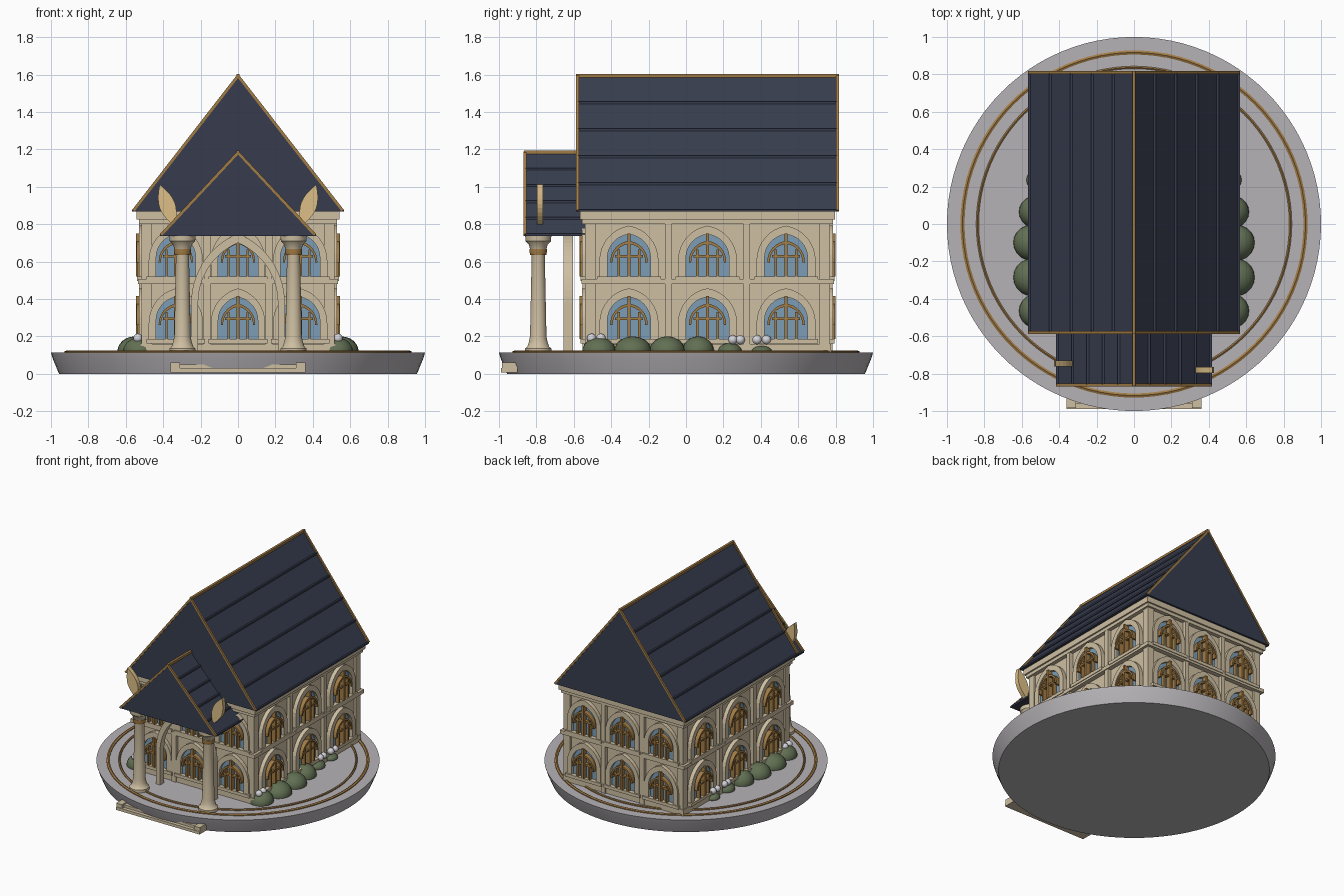
import bpy, bmesh, math
from mathutils import Matrix, Vector

cube = bpy.data.objects.get("Cube")
if cube:
    bpy.data.objects.remove(cube)


def material(name, r, g, b):
    m = bpy.data.materials.new(name)
    m.use_nodes = True
    m.diffuse_color = (r, g, b, 1)
    for node in m.node_tree.nodes:
        if node.type == 'BSDF_PRINCIPLED':
            node.inputs["Base Color"].default_value = (r, g, b, 1)
    return m


CREAM = material("cream stone", 0.62, 0.52, 0.36)
STONE = material("grey stone", 0.47, 0.45, 0.47)
NAVY = material("navy slate", 0.038, 0.046, 0.076)
GOLD = material("dark gold", 0.36, 0.20, 0.06)
LEAF = material("pale gold", 0.72, 0.52, 0.24)
GLASS = material("blue glass", 0.20, 0.34, 0.47)
GREEN = material("bush green", 0.12, 0.16, 0.085)
WHITE = material("white flower", 0.65, 0.65, 0.70)


def finish(name, bm, mat, smooth=False):
    bmesh.ops.recalc_face_normals(bm, faces=bm.faces)
    me = bpy.data.meshes.new(name)
    bm.to_mesh(me)
    bm.free()
    me.materials.append(mat)
    ob = bpy.data.objects.new(name, me)
    bpy.context.collection.objects.link(ob)
    if smooth:
        bpy.ops.object.select_all(action='DESELECT')
        ob.select_set(True)
        bpy.context.view_layer.objects.active = ob
        bpy.ops.object.shade_smooth_by_angle(angle=math.radians(35))
    return ob


def box(bm, x0, x1, y0, y1, z0, z1, M=Matrix()):
    mid = Vector((x0 + x1, y0 + y1, z0 + z1)) / 2
    size = Matrix.Diagonal((x1 - x0, y1 - y0, z1 - z0, 1))
    bmesh.ops.create_cube(bm, size=1, matrix=M @ Matrix.Translation(mid) @ size)


def bar(bm, p, q, w):
    p, q = Vector(p), Vector(q)
    turn = (q - p).to_track_quat('Z', 'Y').to_matrix().to_4x4()
    size = Matrix.Diagonal((w, w, (q - p).length, 1))
    bmesh.ops.create_cube(bm, size=1, matrix=Matrix.Translation((p + q) / 2) @ turn @ size)


def solid(bm, polys, y0, y1, M=Matrix()):
    """Extrude flat (x, z) polygons from y0 to y1."""
    faces = []
    for poly in polys:
        faces.append(bm.faces.new([bm.verts.new(M @ Vector((x, y0, z))) for x, z in poly]))
    verts = list({v for f in faces for v in f.verts})
    bmesh.ops.remove_doubles(bm, verts=verts, dist=1e-5)
    faces = [f for f in faces if f.is_valid]
    out = bmesh.ops.extrude_face_region(bm, geom=faces, use_keep_orig=True)
    moved = [v for v in out["geom"] if isinstance(v, bmesh.types.BMVert)]
    bmesh.ops.translate(bm, verts=moved, vec=M.to_3x3() @ Vector((0, y1 - y0, 0)))


def arch(hw, base, spring, apex, n=8):
    """Pointed arch outline, from the right foot over the apex to the left foot."""
    h = apex - spring
    cx = (hw * hw - h * h) / (2 * hw)
    r = hw - cx
    end = math.atan2(h, -cx)
    right = [(cx + r * math.cos(end * i / n), spring + r * math.sin(end * i / n)) for i in range(n)]
    right = [(hw, base)] + right
    return right + [(0, apex)] + [(-x, z) for x, z in reversed(right)]


def strip(a, b):
    return [[a[i], a[i + 1], b[i + 1], b[i]] for i in range(len(a) - 1)]


def lathe(name, profile, mat, x=0, y=0, steps=32):
    bm = bmesh.new()
    vs = [bm.verts.new((r, 0, z)) for r, z in profile]
    es = [bm.edges.new(vs[i:i + 2]) for i in range(len(vs) - 1)]
    bmesh.ops.spin(bm, geom=vs + es, cent=(0, 0, 0), axis=(0, 0, 1),
                   angle=2 * math.pi, steps=steps, use_duplicate=False)
    bmesh.ops.remove_doubles(bm, verts=bm.verts, dist=1e-4)
    ob = finish(name, bm, mat, True)
    ob.location = (x, y, 0)
    return ob


# Round plinth with gold rings
lathe("base_disc", [(0, 0), (0.957, 0), (0.99, 0.08), (1, 0.113), (0, 0.113)], STONE, steps=96)
for label, r in (("outer", 0.917), ("inner", 0.837)):
    w = 0.011 if label == "outer" else 0.007
    lathe(label + "_ring", [(r - w, 0.105), (r - w, 0.12), (r, 0.125), (r + w, 0.12), (r + w, 0.105)],
          GOLD, steps=96)

# Entrance step with end cheeks
bm = bmesh.new()
box(bm, -0.36, 0.36, -0.988, -0.9, 0.008, 0.03)
box(bm, -0.36, 0.36, -0.96, -0.9, 0.03, 0.05)
for s in (-1, 1):
    box(bm, s * 0.335 - 0.025, s * 0.335 + 0.025, -0.985, -0.91, 0.03, 0.06)
finish("entrance_step", bm, CREAM)

# Main walls with plinth, string course and cornice
CY, HX, HY = 0.115, 0.50, 0.64
bm = bmesh.new()
for out, z0, z1 in ((0, 0.11, 0.87), (0.02, 0.11, 0.16), (0.035, 0.48, 0.508),
                    (0.03, 0.8, 0.825), (0.042, 0.825, 0.868)):
    box(bm, -HX - out, HX + out, CY - HY - out, CY + HY + out, z0, z1)
finish("main_walls", bm, CREAM)

# Windows and pilasters on the four sides
for side, angle, half, width, step in (("front", 0, HY, HX, 0.332), ("left", 90, HX, HY, 0.42),
                                       ("back", 180, HY, HX, 0.332), ("right", 270, HX, HY, 0.42)):
    M = (Matrix.Translation((0, CY, 0)) @ Matrix.Rotation(math.radians(angle), 4, 'Z')
         @ Matrix.Translation((0, -half, 0)))
    k = 1 if step > 0.4 else 0.92
    frames, panes, bars, piers = (bmesh.new() for _ in range(4))
    for bay in (-1, 0, 1):
        for z in (0.18, 0.515):
            W = M @ Matrix.Translation((bay * step, 0, z))
            inner = arch(0.115 * k, 0, 0.105, 0.23)
            solid(frames, strip(arch(0.158 * k, 0, 0.09, 0.277), inner), 0.005, -0.03, W)
            box(frames, -0.17 * k, 0.17 * k, -0.04, 0, -0.018, 0.006, W)
            solid(panes, [inner], 0.005, -0.008, W)
            # gold tracery
            box(bars, -0.009, 0.009, -0.045, 0, 0.006, 0.235, W)
            for s in (-1, 1):
                box(bars, s * 0.055 * k - 0.006, s * 0.055 * k + 0.006, -0.04, 0, 0.006, 0.15, W)
            box(bars, -0.075 * k, 0.075 * k, -0.038, 0, 0.108, 0.121, W)
            solid(bars, strip(arch(0.1 * k, 0.08, 0.085, 0.195), arch(0.087 * k, 0.08, 0.085, 0.179)),
                  0, -0.042, W)
    for u in (-step / 2, step / 2):
        box(piers, u - 0.018, u + 0.018, -0.028, 0, 0.11, 0.83, M)
    for s in (-1, 1):
        u = s * (width - 0.01)
        box(piers, u - 0.025, u + 0.025, -0.015, 0.04, 0.11, 0.83, M)
    finish(side + "_window_frames", frames, CREAM)
    finish(side + "_window_glass", panes, GLASS)
    finish(side + "_window_tracery", bars, GOLD)
    finish(side + "_pilasters", piers, CREAM)


# Gabled roofs with slate courses and gold trim
def roof(name, hw, z0, z1, y0, y1, ends):
    bm = bmesh.new()
    solid(bm, [[(-hw + 0.01, z0), (hw - 0.01, z0), (0, z1 - 0.012)]], y0 + 0.005, y1 - 0.005)
    for s in (-1, 1):
        for i in range(1, 6):
            x, z = s * (hw - 0.006) * i / 5, z1 - 0.01 - (z1 - z0 - 0.015) * i / 5
            bar(bm, (x, y0 + 0.01, z), (x, y1 - 0.01, z), 0.013)
    finish(name, bm, NAVY)
    bm = bmesh.new()
    bar(bm, (0, y0, z1 - 0.009), (0, y1, z1 - 0.009), 0.018)
    for y in ends:
        for s in (-1, 1):
            bar(bm, (s * (hw - 0.005), y, z0 + 0.004), (0, y, z1 - 0.01), 0.015)
    finish(name + "_trim", bm, GOLD)


roof("main_roof", 0.565, 0.868, 1.603, -0.587, 0.817, (-0.58, 0.81))
roof("porch_roof", 0.417, 0.738, 1.193, -0.867, -0.52, (-0.86,))

# Porch arch
bm = bmesh.new()
solid(bm, strip(arch(0.25, 0.11, 0.38, 0.75, 14), arch(0.213, 0.11, 0.38, 0.70, 14)), -0.655, -0.605)
finish("porch_arch", bm, CREAM)

# Porch columns and leaf ornaments
for label, s in (("left", 1), ("right", -1)):
    x, y = s * 0.297, -0.79
    lathe(label + "_column", [(0, 0.11), (0.07, 0.11), (0.07, 0.135), (0.058, 0.145), (0.05, 0.17),
                              (0.044, 0.2), (0.035, 0.63), (0.042, 0.66), (0.05, 0.69), (0.068, 0.71),
                              (0.07, 0.738), (0, 0.738)], CREAM, x, y)
    lathe(label + "_column_band", [(0.03, 0.635), (0.043, 0.635), (0.046, 0.65), (0.046, 0.667),
                                   (0.03, 0.667)], GOLD, x, y)
    bm = bmesh.new()
    bend = [(0.043 * math.sin(math.pi * i / 10), 0.24 * i / 10 - 0.12) for i in range(11)]
    outline = bend + [(-u, v) for u, v in reversed(bend[1:-1])]
    turn = Matrix.Rotation(s * math.radians(20), 4, 'Y')
    leaf_y = -0.78 if s > 0 else -0.745
    solid(bm, [outline], -0.016, 0.016, Matrix.Translation((s * 0.378, leaf_y, 0.9)) @ turn)
    finish(label + "_leaf", bm, LEAF)

    # Bushes and flowers along the side wall
    bm, blooms = bmesh.new(), bmesh.new()
    for by, r, top, bx in ((-0.465, 0.09, 0.195, 0.525), (-0.285, 0.1, 0.2, 0.545), (-0.1, 0.095, 0.2, 0.55),
                           (0.065, 0.085, 0.2, 0.53), (0.235, 0.065, 0.165, 0.51), (0.405, 0.055, 0.15, 0.51)):
        h = top - 0.12
        place = Matrix.Translation((s * bx, by, 0.12)) @ Matrix.Diagonal((r, r, h, 1))
        bmesh.ops.create_uvsphere(bm, u_segments=20, v_segments=12, radius=1, matrix=place)
    for by in (-0.505, -0.455, 0.25, 0.29, 0.38, 0.43):
        z = 0.19 if by < 0 else 0.182
        place = Matrix.Translation((s * 0.535, by, z))
        bmesh.ops.create_uvsphere(blooms, u_segments=12, v_segments=8, radius=0.025, matrix=place)
    finish(label + "_bushes", bm, GREEN, True)
    finish(label + "_flowers", blooms, WHITE, True)
